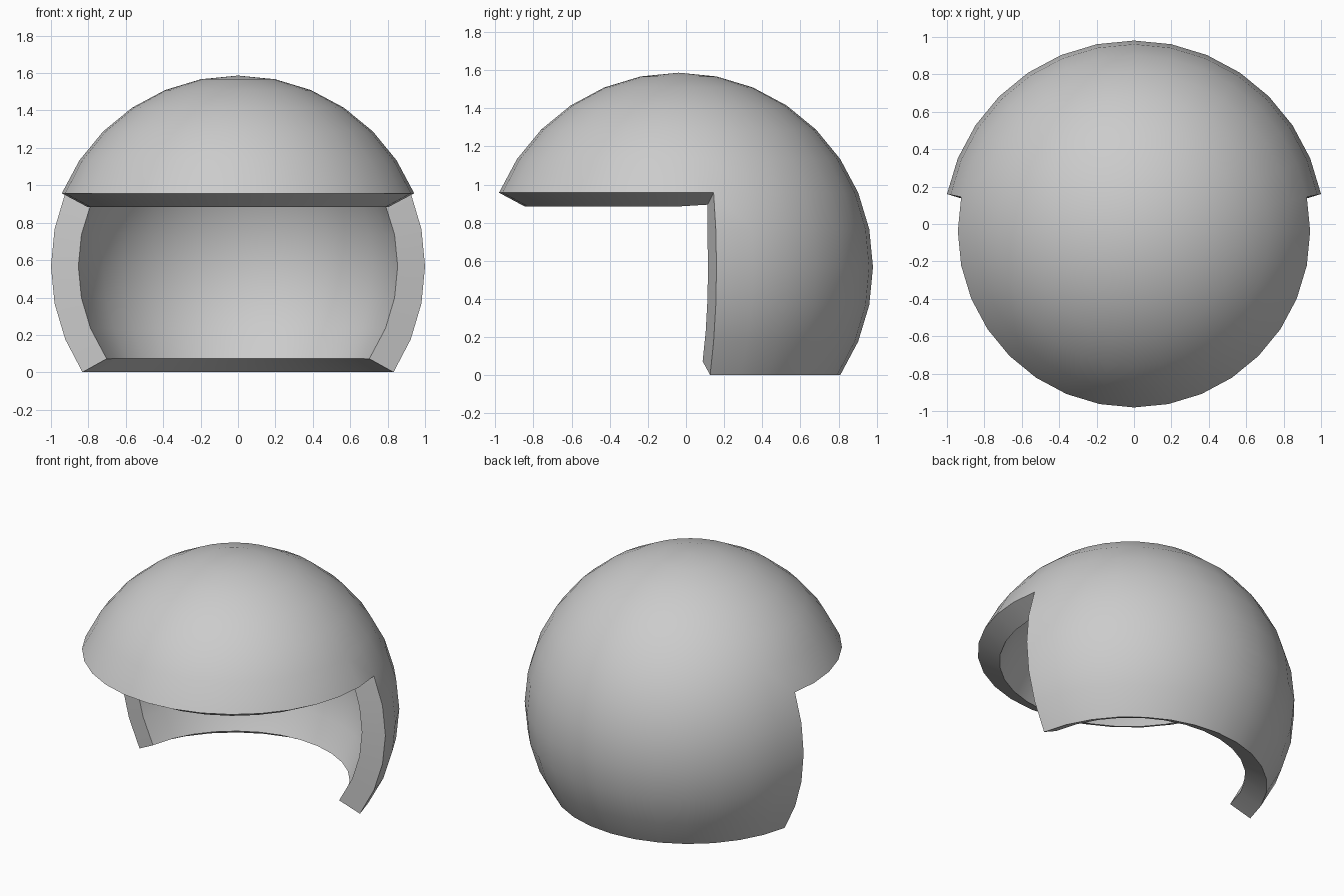
import bpy
import bmesh
from mathutils import Vector

if "Cube" in bpy.data.objects:
    bpy.data.objects.remove(bpy.data.objects["Cube"])

RADIUS = 1.0196
CENTRE = Vector((0, -0.0388, 0.567))
THICKNESS = 0.153

# Sphere trimmed to a helmet: full crown, back wall only below the brow
bm = bmesh.new()
bmesh.ops.create_uvsphere(bm, u_segments=32, v_segments=16, radius=RADIUS)


def is_removed(face):
    c = face.calc_center_median() / RADIUS
    below_neck = c.z < -0.556
    face_opening = c.z < 0.383 and c.y < 0.195 * (1 - c.z ** 2) ** 0.5
    return below_neck or face_opening


bmesh.ops.delete(bm, geom=[f for f in bm.faces if is_removed(f)], context='FACES')
bmesh.ops.translate(bm, vec=CENTRE, verts=bm.verts)
mesh = bpy.data.meshes.new("helmet_shell")
bm.to_mesh(mesh)
bm.free()
helmet = bpy.data.objects.new("helmet_shell", mesh)
bpy.context.collection.objects.link(helmet)
bpy.context.view_layer.objects.active = helmet
helmet.select_set(True)

# Wall thickness, inwards
wall = helmet.modifiers.new("wall", 'SOLIDIFY')
wall.thickness = THICKNESS
wall.offset = -1
bpy.ops.object.modifier_apply(modifier=wall.name)

# Smooth surfaces with crisp rims
bpy.ops.object.shade_smooth_by_angle()
